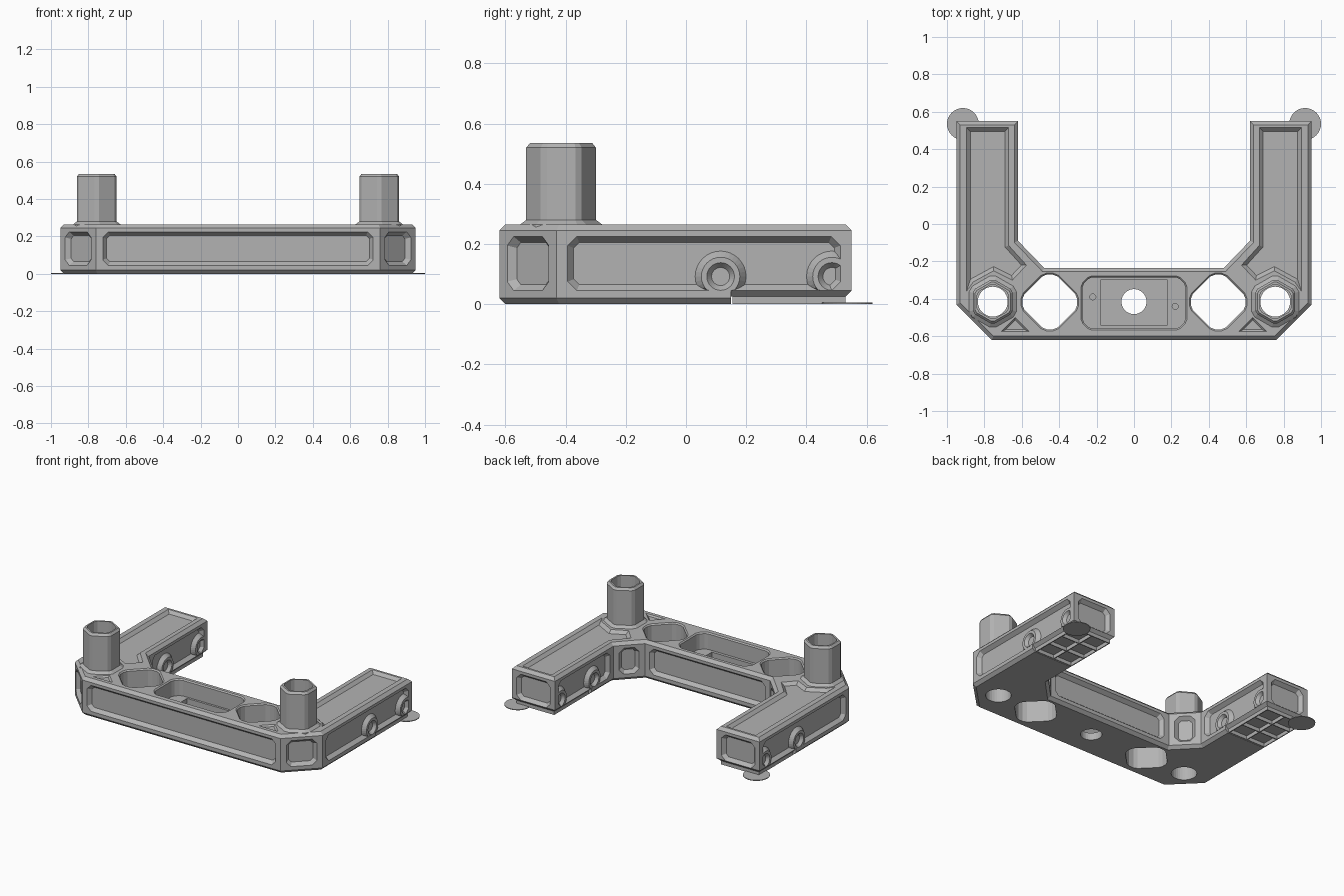
import bpy, bmesh, math
from mathutils import Vector

cube = bpy.data.objects.get("Cube")
if cube:
    bpy.data.objects.remove(cube)

grey = bpy.data.materials.new("plain_grey")
grey.use_nodes = True
COLOUR = (0.45, 0.45, 0.45, 1)
grey.diffuse_color = COLOUR
grey.node_tree.nodes["Principled BSDF"].inputs["Base Color"].default_value = COLOUR


# ---- helpers: 2D outlines run counter-clockwise ----
def offset(poly, d):
    pts = [Vector(p) for p in poly]
    out = []
    for i, p in enumerate(pts):
        a = (p - pts[i - 1]).normalized()
        b = (pts[(i + 1) % len(pts)] - p).normalized()
        n1, n2 = Vector((a.y, -a.x)), Vector((b.y, -b.x))
        out.append(p + (n1 + n2) * d / (1 + n1.dot(n2)))
    return out


def chamfer(poly, c):
    pts = [Vector(p) for p in poly]
    out = []
    for i, p in enumerate(pts):
        for q in (pts[i - 1], pts[(i + 1) % len(pts)]):
            out.append(p + (q - p).normalized() * c)
    return out


def rect(x0, x1, y0, y1):
    return [(x0, y0), (x1, y0), (x1, y1), (x0, y1)]


def circle(x, y, r, n=32, turn=0):
    return [(x + r * math.cos(math.tau * i / n + turn),
             y + r * math.sin(math.tau * i / n + turn)) for i in range(n)]


def at(poly, z, side=1):
    return [Vector((p[0] * side, p[1], z)) for p in poly]


def loft(name, rings, closed=False):
    bm = bmesh.new()
    loops = [[bm.verts.new(p) for p in ring] for ring in rings]
    n = len(loops[0])
    pairs = list(zip(loops, loops[1:]))
    if closed:
        pairs.append((loops[-1], loops[0]))
    else:
        bm.faces.new(loops[0])
        bm.faces.new(loops[-1])
    for a, b in pairs:
        for i in range(n):
            j = (i + 1) % n
            bm.faces.new((a[i], a[j], b[j], b[i]))
    bmesh.ops.recalc_face_normals(bm, faces=bm.faces)
    mesh = bpy.data.meshes.new(name)
    bm.to_mesh(mesh)
    bm.free()
    mesh.materials.append(grey)
    obj = bpy.data.objects.new(name, mesh)
    bpy.context.scene.collection.objects.link(obj)
    return obj


cutters = []


def cut(rings):
    obj = loft("cutter", rings)
    obj.hide_render = True
    cutters.append(obj)


def box(x0, x1, y0, y1, z0, z1, side):
    r = rect(x0, x1, y0, y1)
    return [at(r, z0, side), at(r, z1, side)]


def pocket(poly, floor, top, flare, side=1):
    # straight pocket with a bevelled mouth
    cut([at(poly, floor, side), at(poly, top - flare, side),
         at(offset(poly, flare * 2), top + flare, side)])


# ---- U-shaped frame with bevelled rims ----
TOP = 0.265
half = [(0.76, -0.62), (0.95, -0.43), (0.95, 0.55),
        (0.62, 0.55), (0.62, -0.09), (0.48, -0.235)]
outline = half + [(-x, y) for x, y in reversed(half)]
inner = offset(outline, -0.02)
frame = loft("frame", [at(inner, 0), at(outline, 0.02),
                       at(outline, TOP - 0.02), at(inner, TOP)])

# Sunk panels on every upright side
for i, p in enumerate(outline):
    p, q = Vector(p), Vector(outline[(i + 1) % len(outline)])
    t = (q - p).normalized()
    n = Vector((t.y, -t.x))
    panel = chamfer(rect(0.037, (q - p).length - 0.037, 0.045, 0.225), 0.03)
    cut([[Vector((*(p + t * u + n * out), z)) for u, z in offset(panel, grow)]
         for out, grow in ((0.0125, 0.01), (-0.025, -0.02))])

# Middle tray with a deeper bay, a drain hole and screw holes
tray = chamfer(chamfer(rect(-0.275, 0.275, -0.56, -0.285), 0.04), 0.012)
pocket(tray, 0.15, TOP, 0.008)
cut(box(-0.18, 0.18, -0.54, -0.3, 0.05, 0.2, 1))
cut([at(circle(0, -0.415, 0.067), z) for z in (-0.1, 0.1)])
for x, y in ((-0.22, -0.39), (0.22, -0.44)):
    cut([at(circle(x, y, 0.016, 12), z) for z in (0.08, 0.2)])

arm_top = [(0.895, 0.515), (0.67, 0.515), (0.67, -0.115), (0.575, -0.22),
           (0.65, -0.3), (0.75, -0.25), (0.86, -0.31), (0.895, -0.36)]
web = [(0.56, -0.575), (0.71, -0.575), (0.635, -0.5)]
hexagon = chamfer(circle(0.755, -0.415, 0.123, 6, math.pi / 2), 0.014)
bore = chamfer(circle(0.755, -0.415, 0.097, 6, math.pi / 2), 0.014)

for side, word in ((1, "left"), (-1, "right")):
    # Diamond windows and round holes under the posts
    diamond = chamfer(chamfer(circle(0.45, -0.417, 0.178, 4), 0.045), 0.015)
    pocket(diamond, -0.1, TOP, 0.008, side)
    cut([at(circle(0.755, -0.415, 0.08), z, side) for z in (-0.1, 0.4)])

    # Shallow recesses on top
    for shape, depth in ((arm_top, 0.02), (web, 0.01)):
        cut([at(offset(shape, -depth), TOP - depth, side),
             at(offset(shape, 0.01), TOP + 0.01, side)])

    # Raised and bevelled underside of the arm
    cut(box(0.58, 0.98, 0.15, 0.58, -0.05, 0.025, side))
    for x, out in ((0.925, 1), (0.645, -1)):
        cut([[Vector((side * (x + out * u), y, 0.02 + v))
              for u, v in ((0, 0), (0.035, 0.035), (0.035, 0))] for y in (0.15, 0.58)])
    cut([[Vector((side * x, 0.525 + u, 0.02 + v))
          for u, v in ((0, 0), (0.035, 0.035), (0.035, 0))] for x in (0.58, 0.98)])

    # Hollow hexagonal post with a flared foot
    loft(word + "_post", [at(offset(hexagon, 0.025), 0.235, side),
                          at(offset(hexagon, 0.02), 0.265, side),
                          at(hexagon, 0.28, side), at(hexagon, 0.52, side),
                          at(offset(hexagon, -0.012), 0.535, side),
                          at(bore, 0.535, side), at(bore, 0.235, side)], closed=True)

    # Thin support ribs and corner pad
    for k in range(3):
        x = 0.643 + 0.142 * k
        loft(word + "_long_rib", box(x - 0.003, x + 0.003, 0.155, 0.53, 0, 0.03, side))
    for k in range(4):
        y = 0.158 + 0.123 * k
        loft(word + "_cross_rib", box(0.643, 0.927, y - 0.003, y + 0.003, 0, 0.03, side))
    loft(word + "_corner_pad", [at(circle(0.915, 0.535, 0.085), z, side) for z in (0, 0.005)])

    # Tapered screw bosses on both faces of the arm
    steps = ((-0.003, 0.087), (0.025, 0.064), (0.025, 0.046), (0.005, 0.03))
    for face, out in ((0.925, 1), (0.645, -1)):
        for y in (0.115, 0.485):
            loft(word + "_screw_boss",
                 [[Vector((side * (face + out * h), min(a, 0.525), max(b, 0.046)))
                   for a, b in circle(y, 0.092, r)] for h, r in steps])

# ---- carve the frame ----
for c in cutters:
    mod = frame.modifiers.new("cut", "BOOLEAN")
    mod.operation = "DIFFERENCE"
    mod.solver = "EXACT"
    mod.object = c
bpy.context.view_layer.update()
carved = bpy.data.meshes.new_from_object(
    frame.evaluated_get(bpy.context.evaluated_depsgraph_get()))
frame.modifiers.clear()
frame.data = carved
carved.materials.clear()
carved.materials.append(grey)
for poly in carved.polygons:
    poly.material_index = 0
for c in cutters:
    bpy.data.objects.remove(c)
